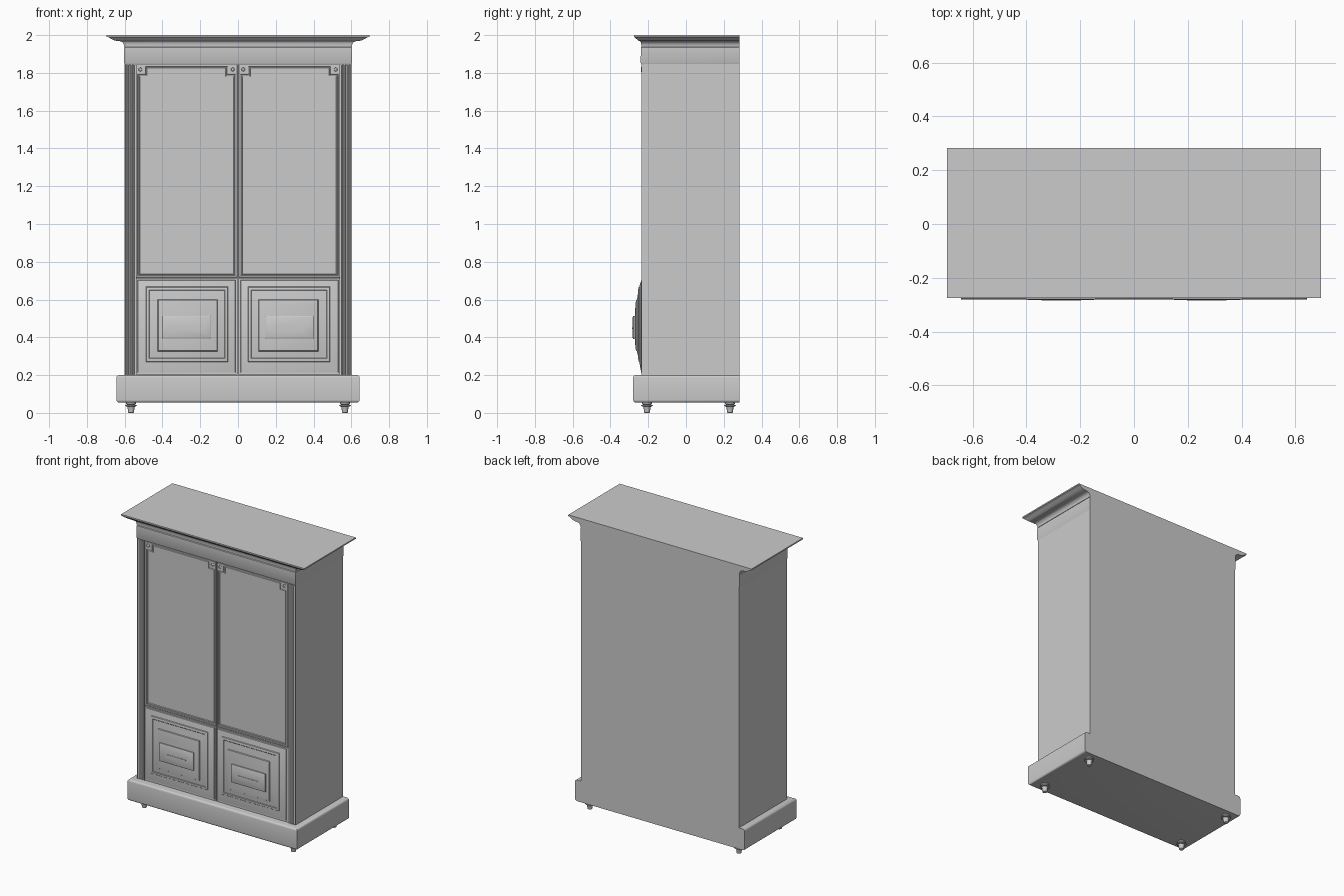
import bpy, bmesh, math
from mathutils import Vector

if "Cube" in bpy.data.objects:
    bpy.data.objects.remove(bpy.data.objects["Cube"])

BACK = 0.283


def finish(name, bm, angle=35):
    bmesh.ops.remove_doubles(bm, verts=bm.verts, dist=1e-5)
    bmesh.ops.recalc_face_normals(bm, faces=bm.faces)
    me = bpy.data.meshes.new(name)
    bm.to_mesh(me)
    bm.free()
    ob = bpy.data.objects.new(name, me)
    bpy.context.collection.objects.link(ob)
    bpy.ops.object.select_all(action='DESELECT')
    ob.select_set(True)
    bpy.context.view_layer.objects.active = ob
    bpy.ops.object.shade_smooth_by_angle(angle=math.radians(angle))
    return ob


def loft(name, rings):
    """Closed solid through rings that all have the same point count."""
    bm = bmesh.new()
    vs = [[bm.verts.new(p) for p in r] for r in rings]
    n = len(vs[0])
    for a, b in zip(vs, vs[1:]):
        for i in range(n):
            j = (i + 1) % n
            bm.faces.new((a[i], a[j], b[j], b[i]))
    bm.faces.new(vs[0][::-1])
    bm.faces.new(vs[-1])
    return finish(name, bm)


def stack(name, profile):
    """Moulding on front and sides with a flush back: (half width, front y, z)."""
    return loft(name, [[(-w, f, z), (w, f, z), (w, BACK, z), (-w, BACK, z)]
                       for w, f, z in profile])


def rect(s, x0, x1, z0, z1, y):
    return [(s * x0, y, z0), (s * x1, y, z0), (s * x1, y, z1), (s * x0, y, z1)]


def notched(s, x0, x1, z0, z1, n, cut, y):
    """Rectangle with optional square cut-outs in the two top corners."""
    c = n if cut else 0
    pts = [(x0, z0), (x1, z0), (x1, z1 - n), (x1 - c, z1 - c), (x1 - n, z1),
           (x0 + n, z1), (x0 + c, z1 - c), (x0, z1 - n)]
    return [(s * x, y, z) for x, z in pts]


def lathe(name, profile, loc, axis='Z', sides=16):
    """Turned part; profile of (radius, height)."""
    rings = []
    for r, h in profile:
        ring = []
        for i in range(sides):
            a = 2 * math.pi * i / sides
            u, v = r * math.cos(a), r * math.sin(a)
            p = Vector((u, v, h)) if axis == 'Z' else Vector((u, -h, v))
            ring.append(p + Vector(loc))
        rings.append(ring)
    return loft(name, rings)


# Carcass
stack("cabinet_body", [(0.60, -0.225, 0.19), (0.60, -0.225, 1.855)])

# Plinth with rounded upper and lower edges
R = 0.014
steps = [math.pi / 2 * i / 4 for i in range(5)]
plinth = [(0.643 - R + R * math.sin(a), -0.28 + R - R * math.sin(a),
           0.055 + R - R * math.cos(a)) for a in steps]
plinth += [(w, f, 0.255 - z) for w, f, z in reversed(plinth)]
stack("plinth", plinth)

# Frieze
stack("frieze", [(0.598, -0.234, 1.843), (0.603, -0.24, 1.853),
                 (0.603, -0.239, 1.934), (0.598, -0.235, 1.938),
                 (0.598, -0.235, 1.945)])

# Cornice: cove, fillet, then sloping top board
cove = [(0.602 + 0.024 * (1 - math.cos(a)), -0.236 - 0.008 * (1 - math.cos(a)),
         1.938 + 0.030 * math.sin(a)) for a in steps]
stack("cornice", cove + [(0.645, -0.250, 1.970), (0.660, -0.256, 1.974),
                         (0.677, -0.266, 1.983), (0.684, -0.271, 1.988),
                         (0.695, -0.275, 1.991), (0.695, -0.275, 2.0)])

for s, side in ((-1, "left"), (1, "right")):
    # Fluted corner pilaster
    plan = [(0.545, -0.22), (0.545, -0.235)]
    for cx in (0.556, 0.573, 0.590):
        plan += [(cx - 0.006 * math.cos(math.pi * i / 6),
                  -0.235 + 0.008 * math.sin(math.pi * i / 6)) for i in range(7)]
    plan += [(0.60, -0.235), (0.60, -0.22)]
    loft(side + "_fluted_pilaster",
         [[(s * x, y, z) for x, y in plan] for z in (0.195, 1.845)])

    # Tall upper door with notched top corners and thin inner bead
    n = 0.042
    loft(side + "_upper_door", [
        notched(s, 0.003, 0.541, 0.717, 1.843, n, False, -0.22),
        notched(s, 0.003, 0.541, 0.717, 1.843, n, False, -0.233),
        notched(s, 0.005, 0.539, 0.719, 1.841, n, False, -0.235),
        notched(s, 0.013, 0.531, 0.728, 1.833, n, True, -0.235),
        notched(s, 0.014, 0.530, 0.729, 1.832, n, True, -0.230),
        notched(s, 0.017, 0.527, 0.732, 1.829, n, True, -0.230),
        notched(s, 0.019, 0.525, 0.734, 1.827, n, True, -0.234),
        notched(s, 0.022, 0.522, 0.737, 1.824, n, True, -0.234),
        notched(s, 0.024, 0.520, 0.739, 1.822, n, True, -0.230)])

    # Corner rosettes
    for x in (0.028, 0.517):
        lathe(side + "_corner_rosette",
              [(0.013, -0.004), (0.013, 0.002), (0.010, 0.003), (0.008, 0.001),
               (0.006, 0.002), (0.003, 0.004)],
              (s * x, -0.235, 1.818), axis='Y', sides=12)

    # Lower door with stepped, pillowed raised panel
    loft(side + "_lower_door", [
        rect(s, 0.003, 0.541, 0.203, 0.713, -0.22),
        rect(s, 0.003, 0.541, 0.203, 0.713, -0.233),
        rect(s, 0.013, 0.532, 0.213, 0.704, -0.233),
        rect(s, 0.015, 0.530, 0.215, 0.702, -0.237),
        rect(s, 0.034, 0.508, 0.243, 0.683, -0.243),
        rect(s, 0.053, 0.487, 0.270, 0.668, -0.247),
        rect(s, 0.055, 0.485, 0.273, 0.665, -0.251),
        rect(s, 0.069, 0.471, 0.288, 0.650, -0.254),
        rect(s, 0.071, 0.469, 0.291, 0.647, -0.252),
        rect(s, 0.108, 0.425, 0.326, 0.600, -0.260),
        rect(s, 0.111, 0.422, 0.329, 0.597, -0.265),
        rect(s, 0.125, 0.414, 0.352, 0.565, -0.268),
        rect(s, 0.140, 0.404, 0.386, 0.517, -0.271)])

    # Centre block with slim bar
    loft(side + "_panel_block", [
        rect(s, 0.143, 0.401, 0.390, 0.513, -0.265),
        rect(s, 0.143, 0.401, 0.390, 0.513, -0.279),
        rect(s, 0.149, 0.395, 0.396, 0.507, -0.282),
        rect(s, 0.195, 0.347, 0.438, 0.459, -0.283)])
    loft(side + "_panel_bar", [
        rect(s, 0.197, 0.345, 0.444, 0.452, -0.280),
        rect(s, 0.198, 0.344, 0.445, 0.451, -0.285)])

    # Turned feet
    for y, end in ((-0.206, "front"), (0.233, "back")):
        lathe(side + "_" + end + "_foot",
              [(0.012, 0), (0.015, 0.002), (0.019, 0.030), (0.021, 0.034),
               (0.031, 0.036), (0.031, 0.040), (0.021, 0.043), (0.026, 0.048),
               (0.026, 0.060)], (s * 0.566, y, 0))
